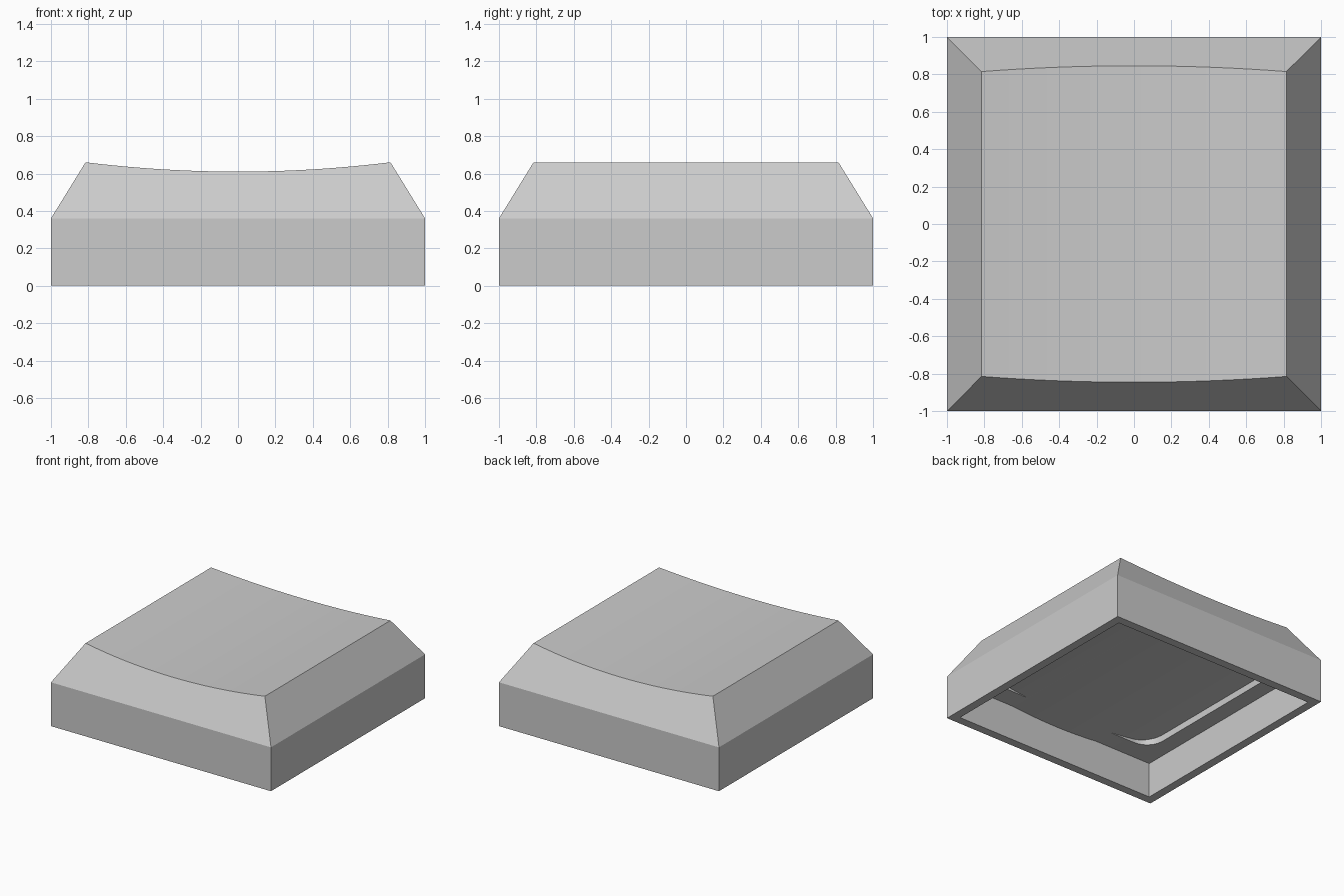
import bpy, bmesh, math
from mathutils import Vector

cube = bpy.data.objects.get("Cube")
if cube:
    bpy.data.objects.remove(cube, do_unlink=True)

grey = bpy.data.materials.new("light_grey_plastic")
grey.use_nodes = True
colour = (0.6, 0.6, 0.6, 1)
grey.diffuse_color = colour
grey.node_tree.nodes["Principled BSDF"].inputs["Base Color"].default_value = colour

SEG = 24


def make_object(name, bm):
    bmesh.ops.recalc_face_normals(bm, faces=bm.faces)
    mesh = bpy.data.meshes.new(name)
    bm.to_mesh(mesh)
    bm.free()
    mesh.materials.append(grey)
    obj = bpy.data.objects.new(name, mesh)
    bpy.context.collection.objects.link(obj)
    return obj


def prism(name, loop, direction):
    """Closed solid made by extruding a loop of points."""
    bm = bmesh.new()
    face = bm.faces.new([bm.verts.new(p) for p in loop])
    new = bmesh.ops.extrude_face_region(bm, geom=[face])["geom"]
    verts = [v for v in new if isinstance(v, bmesh.types.BMVert)]
    bmesh.ops.translate(bm, verts=verts, vec=Vector(direction))
    # the starting face is kept as the end cap
    if not face.is_valid or len([f for f in bm.faces if len(f.verts) == len(loop)]) < 2:
        bmesh.ops.holes_fill(bm, edges=bm.edges)
    return make_object(name, bm)


def combine(target, tool, operation):
    mod = target.modifiers.new(operation, 'BOOLEAN')
    mod.operation, mod.object, mod.solver = operation, tool, 'EXACT'
    bpy.context.view_layer.objects.active = target
    bpy.ops.object.modifier_apply(modifier=mod.name)
    bpy.data.objects.remove(tool, do_unlink=True)


def square(half, z):
    return [(-half, -half, z), (half, -half, z), (half, half, z), (-half, half, z)]


# Outer body: straight skirt, sloped shoulders, dished top
SHOULDER, TOP, TOP_HALF, DIP = 0.36, 0.66, 0.815, 0.05
bm = bmesh.new()
base = [bm.verts.new(p) for p in square(1, 0)]
mid = [bm.verts.new(p) for p in square(1, SHOULDER)]
front, back = [], []
for i in range(SEG + 1):
    t = 2 * i / SEG - 1
    z = TOP - DIP * (1 - t * t)
    y = 1 - (z - SHOULDER) * (1 - TOP_HALF) / (TOP - SHOULDER)
    front.append(bm.verts.new((t * TOP_HALF, -y, z)))
    back.append(bm.verts.new((t * TOP_HALF, y, z)))
bm.faces.new(base)
for i in range(4):
    j = (i + 1) % 4
    bm.faces.new((base[i], base[j], mid[j], mid[i]))
for i in range(SEG):
    bm.faces.new((front[i], front[i + 1], back[i + 1], back[i]))
bm.faces.new([mid[0], mid[1]] + front[::-1])
bm.faces.new([mid[2], mid[3]] + back)
bm.faces.new((mid[1], mid[2], back[-1], front[-1]))
bm.faces.new((mid[3], mid[0], front[0], back[0]))
body = make_object("key_cap", bm)

# Underside opening with a flat ledge
combine(body, prism("opening_cutter", square(0.93, -0.1), (0, 0, 0.39)), 'DIFFERENCE')

# Rounded recess above the ledge
RX, RY, RADIUS = 0.79, 0.76, 0.15
loop = []
for k, (sx, sy) in enumerate([(1, 1), (-1, 1), (-1, -1), (1, -1)]):
    for s in range(7):
        a = math.pi / 2 * (k + s / 6)
        loop.append((sx * (RX - RADIUS) + RADIUS * math.cos(a),
                     sy * (RY - RADIUS) + RADIUS * math.sin(a), 0.2))
combine(body, prism("recess_cutter", loop, (0, 0, 0.19)), 'DIFFERENCE')

# Curved ceiling that bulges down in the middle
loop = [(0.85, -0.95, 0.4), (-0.85, -0.95, 0.4)]
for i in range(SEG + 1):
    x = 0.85 * (2 * i / SEG - 1)
    loop.append((x, -0.95, 0.27 + 0.12 * x * x))
combine(body, prism("ceiling", loop, (0, 1.9, 0)), 'UNION')

# Smooth the curved surfaces, keep edges crisp
bpy.ops.object.select_all(action='DESELECT')
body.select_set(True)
bpy.context.view_layer.objects.active = body
bpy.ops.object.shade_smooth_by_angle(angle=math.radians(20))
